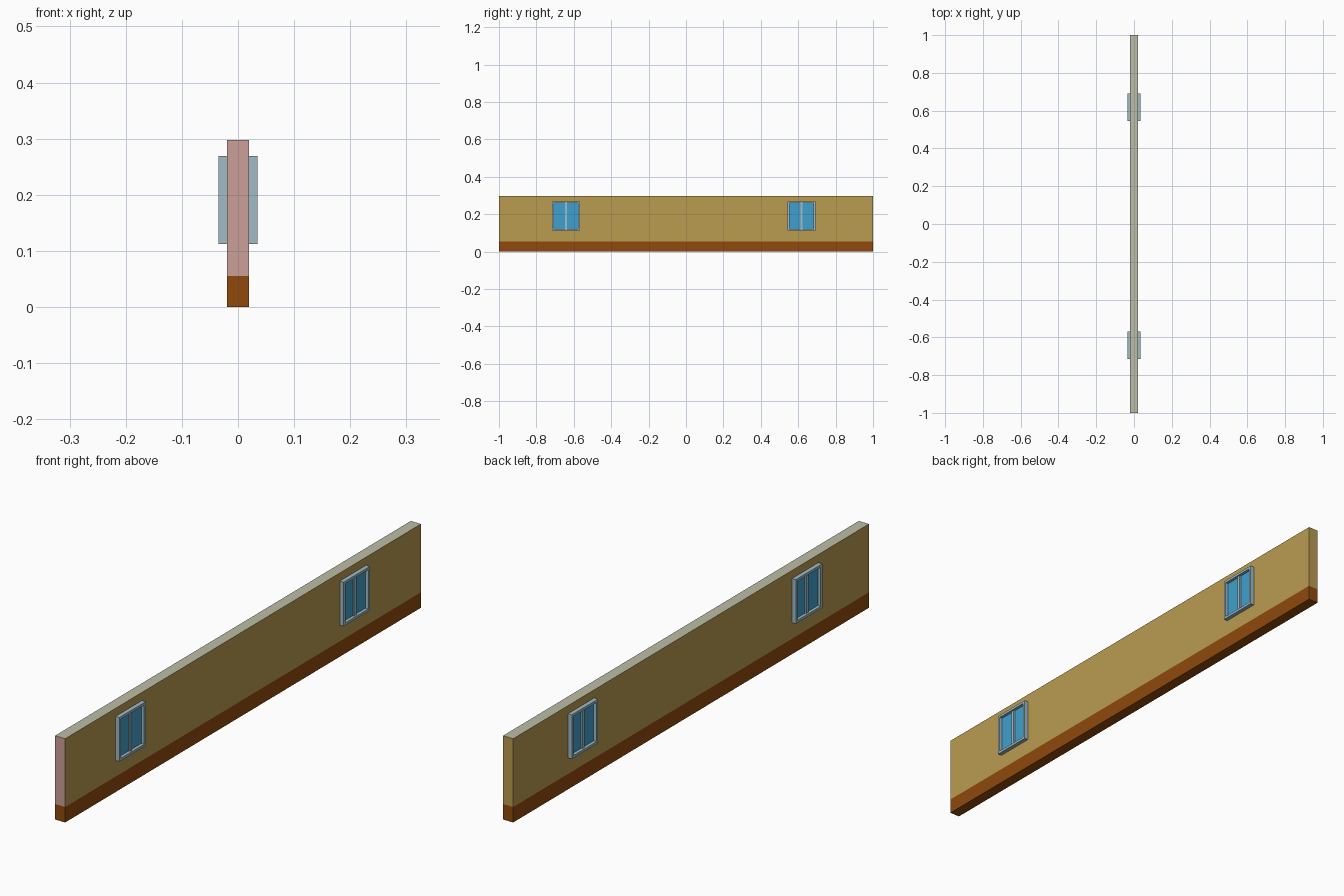
import bpy, bmesh

if "Cube" in bpy.data.objects:
    bpy.data.objects.remove(bpy.data.objects["Cube"])


def material(name, rgb):
    """Flat material from sRGB 0-255 values."""
    m = bpy.data.materials.new(name)
    lin = [((c / 255 + 0.055) / 1.055) ** 2.4 for c in rgb]
    m.diffuse_color = (*lin, 1)
    m.use_nodes = True
    m.node_tree.nodes["Principled BSDF"].inputs["Base Color"].default_value = m.diffuse_color
    return m


TAN = material("tan_plaster", (186, 155, 80))
BROWN = material("brown_base", (144, 73, 12))
PINK = material("pink_end", (203, 160, 153))
SAGE = material("sage_top", (190, 190, 168))
FRAME = material("grey_blue_frame", (160, 188, 198))
GLASS = material("blue_glass", (64, 160, 206))


def add_object(name, bm, mats):
    me = bpy.data.meshes.new(name)
    bm.to_mesh(me)
    bm.free()
    for m in mats:
        me.materials.append(m)
    ob = bpy.data.objects.new(name, me)
    bpy.context.collection.objects.link(ob)
    return ob


def add_box(bm, x0, x1, y0, y1, z0, z1):
    vs = bmesh.ops.create_cube(bm, size=1)["verts"]
    for v in vs:
        v.co.x = x1 if v.co.x > 0 else x0
        v.co.y = y1 if v.co.y > 0 else y0
        v.co.z = z1 if v.co.z > 0 else z0


# Wall, cut at the top of the brown base band
BAND = 0.055
bm = bmesh.new()
add_box(bm, -0.02, 0.02, -1, 1, 0, 0.298)
bmesh.ops.bisect_plane(bm, geom=bm.verts[:] + bm.edges[:] + bm.faces[:],
                       plane_co=(0, 0, BAND), plane_no=(0, 0, 1))
bm.normal_update()
for f in bm.faces:
    if f.calc_center_median().z < BAND:
        f.material_index = 1
    elif f.normal.y < -0.5:
        f.material_index = 2
    elif f.normal.z > 0.5:
        f.material_index = 3
add_object("wall", bm, [TAN, BROWN, PINK, SAGE])

# Windows: square frame with a centre bar and recessed glass, on both sides
Z0, Z1 = 0.112, 0.269
HALF, RIM = 0.074, 0.009
for label, yc in (("front", -0.642), ("rear", 0.618)):
    for side, s in (("right", 1), ("left", -1)):
        a, b = sorted((s * 0.02, s * 0.035))
        bm = bmesh.new()
        for e in (-1, 1):
            y0, y1 = sorted((yc + e * HALF, yc + e * (HALF - RIM)))
            add_box(bm, a, b, y0, y1, Z0, Z1)
        for z in (Z0, Z1 - RIM):
            add_box(bm, a, b, yc - HALF + RIM, yc + HALF - RIM, z, z + RIM)
        c, d = sorted((s * 0.02, s * 0.029))
        add_box(bm, c, d, yc - 0.006, yc + 0.006, Z0 + RIM, Z1 - RIM)
        add_object(f"{label}_window_frame_{side}", bm, [FRAME])

        g, h = sorted((s * 0.019, s * 0.024))
        bm = bmesh.new()
        add_box(bm, g, h, yc - HALF + RIM, yc + HALF - RIM, Z0 + RIM, Z1 - RIM)
        add_object(f"{label}_window_glass_{side}", bm, [GLASS])
